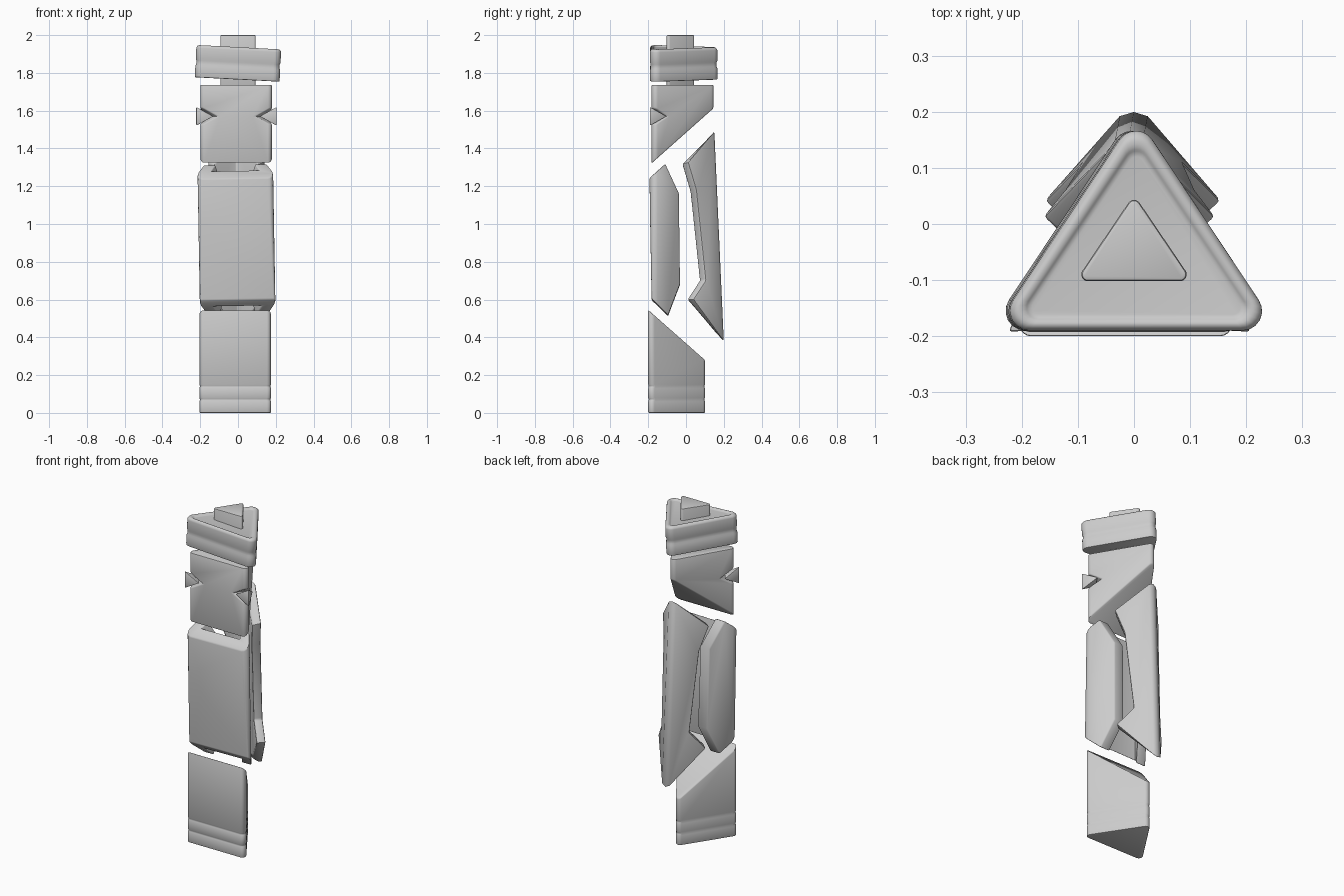
import bpy, bmesh
from math import atan2, cos, sin, pi, radians
from mathutils import Vector, Matrix

if "Cube" in bpy.data.objects:
    bpy.data.objects.remove(bpy.data.objects["Cube"])


def tri(w, y0, y1, r, n=6):
    """Rounded triangle pointing to +y."""
    a = atan2(w - r, (y1 - r) - (y0 + r))
    pts = []
    for cx, cy, s, e in ((w - r, y0 + r, -pi / 2, a), (0, y1 - r, a, pi - a),
                         (r - w, y0 + r, pi - a, 1.5 * pi)):
        for i in range(n + 1):
            t = s + (e - s) * i / n
            pts.append((cx + r * cos(t), cy + r * sin(t)))
    return pts


def loft(sections):
    """Stack (outline, z) sections into a closed solid."""
    bm = bmesh.new()
    rings = [[bm.verts.new((x, y, z)) for x, y in o] for o, z in sections]
    for a, b in zip(rings, rings[1:]):
        for i in range(len(a)):
            j = (i + 1) % len(a)
            bm.faces.new((a[i], a[j], b[j], b[i]))
    bm.faces.new(rings[0][::-1])
    bm.faces.new(rings[-1])
    return bm


def cut(bm, p, q):
    """Slice along the (y, z) line p-q, removing what lies to its right."""
    no = Vector((0, q[1] - p[1], p[0] - q[0])).normalized()
    res = bmesh.ops.bisect_plane(bm, geom=bm.verts[:] + bm.edges[:] + bm.faces[:], dist=1e-6,
                                 plane_co=(0, p[0], p[1]), plane_no=no, clear_outer=True)
    edges = [e for e in res['geom_cut'] if isinstance(e, bmesh.types.BMEdge)]
    bmesh.ops.holes_fill(bm, edges=edges, sides=0)


def finish(name, bm, bevel, loc_x=0, tilt=0, pivot=0, cutters=()):
    """Make the object, subtract cutters, bevel and smooth it."""
    c = Matrix.Translation((0, 0, pivot))
    m = Matrix.Translation((loc_x, 0, 0)) @ c @ Matrix.Rotation(radians(tilt), 4, 'Y') @ c.inverted()
    bm.transform(m)
    bmesh.ops.recalc_face_normals(bm, faces=bm.faces[:])
    me = bpy.data.meshes.new(name)
    bm.to_mesh(me)
    bm.free()
    ob = bpy.data.objects.new(name, me)
    bpy.context.collection.objects.link(ob)
    for k in cutters:
        mod = ob.modifiers.new("notch", 'BOOLEAN')
        mod.operation, mod.object, mod.solver = 'DIFFERENCE', k, 'EXACT'
    if bevel:
        mod = ob.modifiers.new("bevel", 'BEVEL')
        mod.width, mod.segments, mod.limit_method = bevel, 2, 'ANGLE'
        mod.angle_limit = radians(32)
    bpy.ops.object.select_all(action='DESELECT')
    ob.select_set(True)
    bpy.context.view_layer.objects.active = ob
    bpy.ops.object.convert(target='MESH')
    bpy.ops.object.shade_smooth_by_angle(angle=radians(35))
    return ob


# Base: banded prism with a sloping top
def base_o(i):
    return tri(.19 - i, -.2 + i, .1 - i, .022)


bm = loft([(base_o(i), z) for i, z in ((0, 0), (0, .06), (.004, .07), (0, .08), (0, .13),
                                       (.004, .14), (0, .15), (0, .7))])
cut(bm, (.1, .28), (-.2, .545))
finish("base", bm, .005, -.015)

# Front shell: C-shaped section trimmed to a six-sided side profile
half = [(.17, -.193), (.187, -.189), (.197, -.178), (.2, -.165), (.195, -.15),
        (.09, 0), (.03, 0), (.128, -.145)]
outline = half + [(-x, y) for x, y in reversed(half)]
bm = loft([(outline, .4), (outline, 1.4)])
hexa = [(-.193, 1.24), (-.182, .6), (-.095, .515), (-.032, .68), (-.038, 1.16), (-.11, 1.315)]
for p, q in zip(hexa, hexa[1:] + hexa[:1]):
    cut(bm, p, q)
finish("front_shell", bm, .008, -.008, -1, .92)

# Rear shell: V-shaped pair of walls meeting at the back edge
def apex(z):
    return .22 - .05 * (z - .38) / 1.11


bm = bmesh.new()
edge = [(.012, 1.325), (.055, 1.18), (.105, .70), (.04, .60)]
V = bm.verts.new
P = [V((.93 * (apex(z) - y), y, z)) for y, z in edge]
Q = [V(v.co + Vector((-.036, -.034, -.008 if v.co.z > 1 else 0))) for v in P]
A, B = V((.025, apex(1.48) - .027, 1.48)), V((.025, apex(.39) - .027, .39))
C, D = V((0, apex(1.49) - .02, 1.49)), V((0, apex(.38) - .02, .38))
IA, IB = V((0, apex(1.43) - .073, 1.43)), V((0, apex(.44) - .073, .44))
for f in ([C, D, B, A], [A, B] + P[::-1], [IA] + Q + [IB], [C, A, P[0], Q[0], IA],
          [D, IB, Q[3], P[3], B]):
    bm.faces.new(f)
for i in range(3):
    bm.faces.new((P[i], P[i + 1], Q[i + 1], Q[i]))
bmesh.ops.mirror(bm, geom=bm.verts[:] + bm.edges[:] + bm.faces[:], axis='X', merge_dist=1e-4)
bmesh.ops.remove_doubles(bm, verts=bm.verts[:], dist=1e-4)
finish("rear_shell", bm, .008, -.005, -.5, .92)


# Corner studs and the larger notches they sit in
def stud(name, side, grow, bevel):
    bm = bmesh.new()
    co = [(.215, -.192, 1.57 + .055 * grow), (.215, -.192, 1.57 - .055 * grow),
          (.215 - .1 * grow, -.187, 1.57), (.215 - .04 * grow, -.192 + .097 * grow, 1.57)]
    vs = [bm.verts.new((side * x, y, z)) for x, y, z in co]
    for f in ((0, 1, 2), (0, 1, 3), (0, 2, 3), (1, 2, 3)):
        bm.faces.new([vs[i] for i in f])
    return finish(name, bm, bevel, -.008)


cutters = []
for side, label in ((-1, "left"), (1, "right")):
    stud(label + "_corner_stud", side, .95, .005)
    k = stud(label + "_notch_cutter", side, 1.2, 0)
    k.hide_render = True
    k.hide_set(True)
    cutters.append(k)

# Upper block: prism with a sloping underside
o = tri(.19, -.182, .145, .022)
bm = loft([(o, 1.2), (o, 1.737)])
cut(bm, (-.17, 1.332), (.145, 1.612))
finish("upper_block", bm, .006, -.01, cutters=cutters)
for k in cutters:
    bpy.data.objects.remove(k)

# Slim post through the cap
o = tri(.094, -.102, .043, .012)
finish("centre_post", loft([(o, 1.7), (o, 2.0)]), .006)


# Cap: slightly tilted, banded, with a shallow recess on top
def cap_o(i):
    return tri(.225 - i, -.19 + i * .7, .166 - i * 1.2, .035 - i * .5)


bm = loft([(cap_o(i), z) for i, z in ((0, 1.765), (0, 1.825), (.004, 1.835), (.004, 1.855),
                                      (0, 1.865), (0, 1.925), (.01, 1.936), (.024, 1.936),
                                      (.034, 1.928))])
finish("cap", bm, .006, 0, 3, 1.85)
